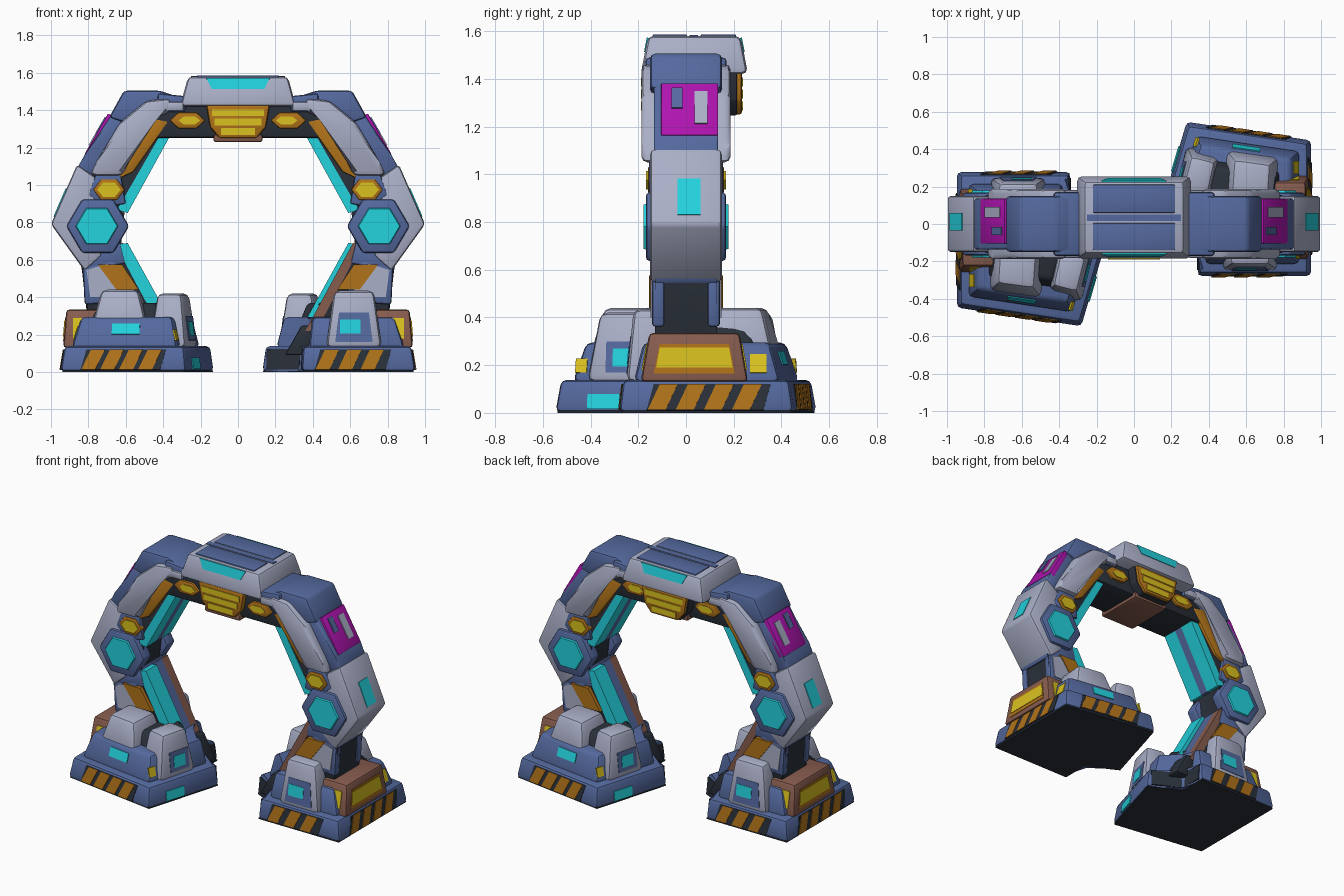
import bpy, bmesh, math
from mathutils import Vector, Matrix

if "Cube" in bpy.data.objects:
    bpy.data.objects.remove(bpy.data.objects["Cube"])


def material(name, *rgb):
    m = bpy.data.materials.new(name)
    m.diffuse_color = (*rgb, 1)
    m.use_nodes = True
    m.node_tree.nodes["Principled BSDF"].inputs["Base Color"].default_value = m.diffuse_color
    return m


BLUE = material("slate blue", 0.089, 0.141, 0.342)
WHITE = material("pale grey", 0.402, 0.428, 0.570)
DARK = material("charcoal", 0.023, 0.030, 0.042)
ORANGE = material("orange", 0.434, 0.170, 0.010)
YELLOW = material("yellow", 0.700, 0.535, 0.013)
CYAN = material("cyan", 0.017, 0.645, 0.730)
MAGENTA = material("magenta", 0.429, 0.007, 0.429)
BROWN = material("brown", 0.242, 0.107, 0.076)

X, Y, Z = Vector((1, 0, 0)), Vector((0, 1, 0)), Vector((0, 0, 1))
COPY = {"x": Matrix.Diagonal((-1, 1, 1, 1)),
        "y": Matrix.Diagonal((1, -1, 1, 1)),
        "r": Matrix.Diagonal((-1, -1, 1, 1))}


def scaled(pts, s, c=None):
    cx, cy = c or (sum(p[0] for p in pts) / len(pts), sum(p[1] for p in pts) / len(pts))
    return [(cx + (a - cx) * s, cy + (b - cy) * s) for a, b in pts]


def prism(name, pts, mat, d0, d1, o=(0, 0, 0), u=X, v=Z, taper=1, bevel=0.0, sym=""):
    """Extrude a 2D outline in the frame o, u, v along u x v, with optional taper and copies."""
    bm = bmesh.new()
    n, o = u.cross(v), Vector(o)
    low, top = [[bm.verts.new(o + u * a + v * b + n * d) for a, b in ring]
                for ring, d in ((pts, d0), (scaled(pts, taper), d1))]
    bm.faces.new(low[::-1])
    bm.faces.new(top)
    for i in range(len(pts)):
        j = (i + 1) % len(pts)
        bm.faces.new((low[i], low[j], top[j], top[i]))
    if bevel:
        bmesh.ops.bevel(bm, geom=bm.edges[:], offset=bevel, segments=2, profile=0.5,
                        affect="EDGES", clamp_overlap=True)
    for c in sym:
        new = bmesh.ops.duplicate(bm, geom=bm.verts[:] + bm.edges[:] + bm.faces[:])["geom"]
        bmesh.ops.transform(bm, matrix=COPY[c],
                            verts=[g for g in new if isinstance(g, bmesh.types.BMVert)])
    bmesh.ops.recalc_face_normals(bm, faces=bm.faces[:])
    me = bpy.data.meshes.new(name)
    bm.to_mesh(me)
    bm.free()
    me.materials.append(mat)
    bpy.context.collection.objects.link(bpy.data.objects.new(name, me))


def rect(a0, a1, b0, b1):
    return [(a0, b0), (a1, b0), (a1, b1), (a0, b1)]


def hexagon(cx, cy, rx, ry):
    return [(cx + rx * math.cos(k * math.pi / 3), cy + ry * math.sin(k * math.pi / 3) / 0.866)
            for k in range(6)]


def strip(name, p, q, y0, y1, t, mat, bevel=0.0):
    """Plate lying along the line p-q in the xz plane, on both legs."""
    p, q = Vector(p), Vector(q)
    d = (q - p).normalized()
    n = Vector((d.y, -d.x)) * t
    prism(name, [p - n, q - n, q + n, p + n], mat, -y1, -y0, bevel=bevel, sym="x")


def block(name, pts, z0, z1, taper, mat, bevel=0.02):
    """Tapered foot block; returns a frame (origin, u, v) for each sloping side."""
    prism(name, pts, mat, z0, z1, u=X, v=Y, taper=taper, bevel=bevel, sym="r")
    top, frames = scaled(pts, taper), []
    for i in range(len(pts)):
        j = (i + 1) % len(pts)
        a, b = Vector((*pts[i], z0)), Vector((*pts[j], z0))
        mid = (a + b) / 2
        u = (b - a).normalized()
        v = (Vector((*top[i], z1)) + Vector((*top[j], z1))) / 2 - mid
        frames.append((mid, u, (v - u * v.dot(u)).normalized()))
    return frames


def trim(name, frame, pts, mat, d=0.005):
    prism(name, pts, mat, d - 0.009, d, *frame, sym="r")


# Leg and beam cores
prism("leg_core", [(.40, .2), (.80, .2), (.82, .55), (.90, .8), (.82, 1.08), (.62, 1.43),
                   (.35, 1.43), (.40, 1.25), (.62, .87), (.64, .68)], DARK, -.13, .13,
      bevel=.015, sym="x")
prism("beam_core", rect(-.45, .45, 1.25, 1.45), DARK, -.15, .15, bevel=.02)

# Glowing bars on the inside of the arch, with rails beside them
lower = [(.33, .22), (.41, .22), (.655, .68), (.59, .69)]
slim = [(.36, .22), (.42, .22), (.66, .68), (.615, .69)]
upper = [(.59, .85), (.645, .87), (.42, 1.26), (.37, 1.25)]
prism("lower_light_bar", lower, CYAN, -.134, -.02, sym="r")
prism("lower_inner_rail", slim, BLUE, -.02, .07, sym="r")
prism("lower_brown_rail", slim, BROWN, .07, .132, sym="r")
prism("upper_light_bar", upper, CYAN, .03, .134, sym="xy")
prism("upper_inner_rail", upper, BLUE, -.03, .03, sym="x")

# Lower leg armour
prism("leg_collar", [(.60, .58), (.83, .54), (.86, .64), (.63, .70)], BLUE, -.14, .14, bevel=.015, sym="x")
prism("lower_leg_armour", [(.56, .38), (.82, .36), (.83, .56), (.66, .60)], BLUE, .09, .143,
      bevel=.015, sym="xy")
prism("lower_leg_panel", [(.60, .40), (.79, .40), (.81, .545), (.70, .58)], WHITE, .14, .149, sym="xy")
prism("lower_leg_inlay", [(.53, .44), (.65, .44), (.75, .575), (.62, .575)], ORANGE, .12, .155, sym="xy")

# Knee shell, hexagon light and outer window
prism("knee_shell", [(.82, .54), (1.0, .79), (.86, 1.11), (.76, 1.04), (.70, .93), (.73, .62)],
      WHITE, -.15, .15, bevel=.018, sym="x")
prism("knee_frame", hexagon(.75, .78, .168, .143), BLUE, .08, .168, bevel=.015, sym="xy")
prism("knee_light", hexagon(.755, .78, .128, .108), CYAN, .14, .178, taper=.85, sym="xy")
strip("knee_window", (.982, .83), (.917, .98), -.035, .06, .005, CYAN)
prism("knee_lamp_mount", [(.60, .90), (.72, .88), (.80, .95), (.76, 1.06), (.63, 1.08)], BLUE,
      .09, .154, bevel=.01, sym="xy")
prism("knee_lamp_frame", hexagon(.69, .975, .085, .056), ORANGE, .10, .160, bevel=.008, sym="xy")
prism("knee_lamp", hexagon(.69, .975, .063, .038), YELLOW, .15, .167, sym="xy")

# Upper leg armour
prism("upper_strut", [(.62, 1.05), (.79, 1.05), (.76, 1.12), (.63, 1.335), (.49, 1.45), (.36, 1.465),
                      (.36, 1.39), (.46, 1.36)], WHITE, .10, .187, bevel=.025, sym="xy")
prism("strut_bracket", [(.28, 1.39), (.43, 1.39), (.43, 1.49), (.28, 1.475)], BLUE, -.17, .17,
      bevel=.015, sym="x")
prism("strut_bracket_plate", rect(.29, .39, 1.395, 1.445), WHITE, .12, .183, bevel=.012, sym="xy")
prism("upper_inlay", [(.56, 1.07), (.645, 1.03), (.47, 1.36), (.37, 1.34)], ORANGE, .10, .152,
      bevel=.008, sym="xy")
prism("shoulder_cap", [(.31, 1.40), (.33, 1.475), (.42, 1.505), (.61, 1.505), (.69, 1.36), (.50, 1.30)],
      BLUE, -.15, .15, bevel=.02, sym="x")
prism("shoulder_frame", [(.78, 1.05), (.86, 1.09), (.82, 1.16), (.67, 1.385), (.58, 1.30)],
      BLUE, -.135, .135, bevel=.012, sym="x")
strip("shoulder_panel", (.675, 1.372), (.803, 1.152), -.105, .135, .022, MAGENTA, .006)
strip("shoulder_window", (.713, 1.345), (.792, 1.21), .035, .09, .008, WHITE)
strip("shoulder_notch", (.705, 1.36), (.755, 1.275), -.06, -.015, .008, BLUE)

# Beam panels, the rear one standing further out
panel = [(-.10, 1.25), (.10, 1.25), (.15, 1.31), (.17, 1.43), (-.17, 1.43), (-.15, 1.31)]
prism("beam_rear_mount", scaled(panel, 1.05), DARK, -.215, -.1, bevel=.01)
prism("beam_frame_front", panel, ORANGE, .12, .185, bevel=.015)
prism("beam_frame_rear", panel, ORANGE, -.235, -.205, bevel=.012)
for k, w in enumerate((.09, .125, .14)):
    row = rect(-w, w, 1.268 + k * .05, 1.305 + k * .05)
    prism("beam_light_front_%d" % k, row, YELLOW, .18, .189)
    prism("beam_light_rear_%d" % k, row, YELLOW, -.239, -.23)
prism("beam_keel", rect(-.13, .13, 1.23, 1.27), BROWN, -.17, .17, bevel=.01)
prism("beam_lamp_frame", hexagon(.27, 1.345, .095, .043), ORANGE, .12, .165, bevel=.008, sym="xy")
prism("beam_lamp", hexagon(.26, 1.345, .058, .022), YELLOW, .16, .169, sym="xy")

# Crown on top of the arch
prism("crown", rect(-.31, .31, -.19, .26), WHITE, 1.42, 1.58, u=X, v=Y, taper=.86, bevel=.025)
prism("crown_plate_rear", rect(-.22, .22, .06, .21), BLUE, 1.57, 1.586, u=X, v=Y, bevel=.006)
prism("crown_plate_front", rect(-.22, .22, -.14, .005), BLUE, 1.57, 1.586, u=X, v=Y, bevel=.006)
prism("crown_groove", rect(-.25, .25, .015, .05), BLUE, 1.575, 1.583, u=X, v=Y)
window = [(-.14, 1.512), (.14, 1.512), (.17, 1.572), (-.17, 1.572)]
prism("crown_window_front", window, CYAN, -.005, .004, (0, -.4697, 0), X, Vector((0, .197, 1)))
prism("crown_window_rear", window, CYAN, -.005, .004, (0, .5397, 0), -X, Vector((0, -.197, 1)))

# Foot base with hazard stripes, notched on its inner side
plan = [(.34, -.28), (.95, -.28), (.95, .45), (.28, .55), (.125, .02), (.34, -.09)]
mid = (.58, .10)
base = block("foot_base", plan, .004, .138, .95, BLUE, .022)
prism("foot_sole", scaled(plan, .975), DARK, 0, .008, u=X, v=Y, sym="r")
for side, a0, a1 in ((0, -.235, .175), (1, -.25, .27), (2, -.23, .23)):
    trim("hazard_back_%d" % side, base[side], [(a0, .008), (a1 - .03, .008), (a1, .118), (a0 + .03, .118)],
         DARK, .003)
    count = round((a1 - a0) / .125)
    step = (a1 - a0 - .05) / count
    for k in range(count):
        a = a0 + .005 + k * step
        trim("hazard_stripe_%d_%d" % (side, k), base[side],
             [(a, .009), (a + .075, .009), (a + .125, .117), (a + .05, .117)], ORANGE, .006)
trim("base_light", base[3], rect(-.135, .005, .012, .075), CYAN)
trim("notch_side", base[4], rect(-.09, .11, .01, .12), DARK)
trim("notch_back", base[5], rect(-.08, .06, .01, .12), DARK)

# Upper foot tiers and ankle
tier = block("foot_tier", scaled(plan, .84, mid), .13, .295, .86, BLUE, .025)
trim("tier_light", tier[2], rect(-.07, .08, .075, .135), CYAN)
trim("tier_lamp_outer", tier[1], rect(.18, .25, .04, .12), YELLOW)
trim("tier_lamp_inner", tier[3], rect(-.22, -.17, .04, .10), YELLOW)
block("ankle", scaled(plan, .56, mid), .27, .37, .8, DARK)
prism("ankle_wedge", [(.25, .09), (.39, .09), (.43, .25), (.34, .25)], DARK, -.13, .13, bevel=.012, sym="x")

# Pale armour blocks around each foot
block("foot_rear_armour", [(.47, .10), (.76, .06), (.78, .36), (.49, .40)], .26, .44, .68, WHITE, .03)
inner = block("foot_inner_armour", [(.21, .14), (.42, .10), (.48, .37), (.28, .42)], .13, .42, .66, WHITE, .03)
trim("inner_armour_panel", inner[3], rect(-.06, .09, .04, .17), BLUE, .003)
trim("inner_armour_light", inner[3], rect(-.03, .06, .065, .14), CYAN, .006)
front = block("foot_front_armour", [(.47, -.25), (.77, -.25), (.76, -.03), (.48, -.03)], .13, .435, .72,
              WHITE, .03)
trim("front_armour_panel", front[0], [(-.10, .03), (.10, .03), (.08, .19), (-.08, .19)], BLUE, .003)
trim("front_armour_light", front[0], rect(-.075, .035, .075, .15), CYAN, .006)

# Brown side housing with yellow lights
house = block("foot_housing", rect(.72, .935, -.19, .26), .13, .335, .84, BROWN, .018)
trim("housing_recess_side", house[1], [(-.17, .035), (.17, .035), (.145, .16), (-.145, .16)], ORANGE, .003)
trim("housing_light_side", house[1], [(-.16, .06), (.16, .06), (.145, .145), (-.145, .145)], YELLOW, .006)
for end in (0, 2):
    trim("housing_light_end_%d" % end, house[end], rect(-.055, .06, .05, .16), YELLOW)

# Smooth shading with crisp edges
for ob in bpy.data.objects:
    ob.select_set(True)
    bpy.context.view_layer.objects.active = ob
bpy.ops.object.shade_smooth_by_angle(angle=math.radians(35))
